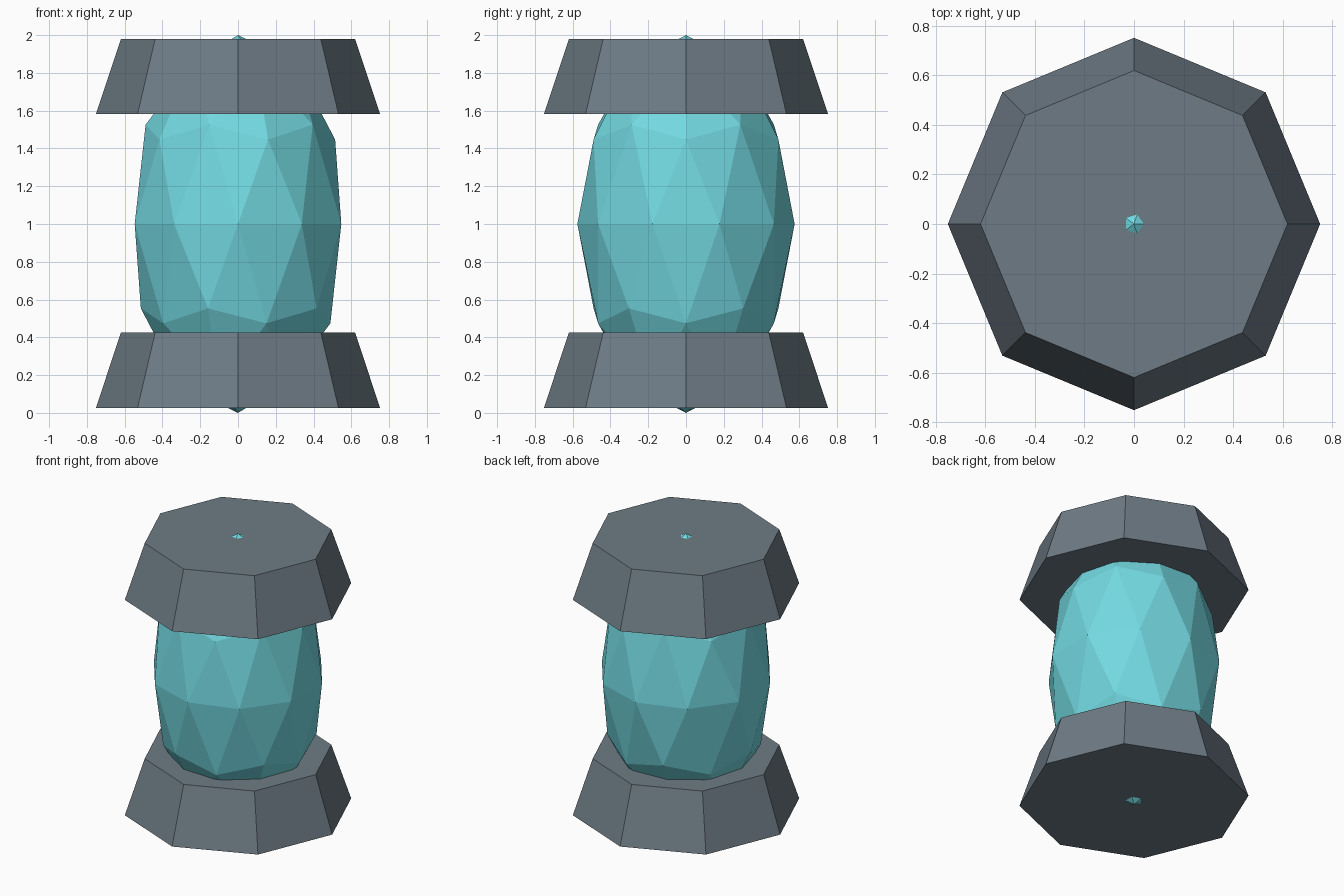
import bpy

cube = bpy.data.objects.get("Cube")
if cube:
    bpy.data.objects.remove(cube, do_unlink=True)


def make_material(name, rgb):
    mat = bpy.data.materials.new(name)
    mat.use_nodes = True
    colour = (*rgb, 1.0)
    mat.diffuse_color = colour
    mat.node_tree.nodes["Principled BSDF"].inputs["Base Color"].default_value = colour
    return mat


slate = make_material("slate grey", (0.156, 0.198, 0.235))
teal = make_material("crystal teal", (0.17, 0.69, 0.75))


def finish(name, mat):
    obj = bpy.context.object
    obj.name = name
    obj.data.name = name
    obj.data.materials.append(mat)
    bpy.ops.object.shade_flat()
    return obj


# Faceted crystal core, its tips just poking through both collars
bpy.ops.mesh.primitive_ico_sphere_add(subdivisions=2, radius=1, location=(0, 0, 1))
crystal = finish("crystal_core", teal)
crystal.scale = (0.575, 0.575, 1)

# Octagonal tapered collars, both wider at the bottom
for name, z in (("bottom_collar", 0.226), ("top_collar", 1.781)):
    bpy.ops.mesh.primitive_cone_add(vertices=8, radius1=0.752, radius2=0.62,
                                    depth=0.398, location=(0, 0, z))
    finish(name, slate)
